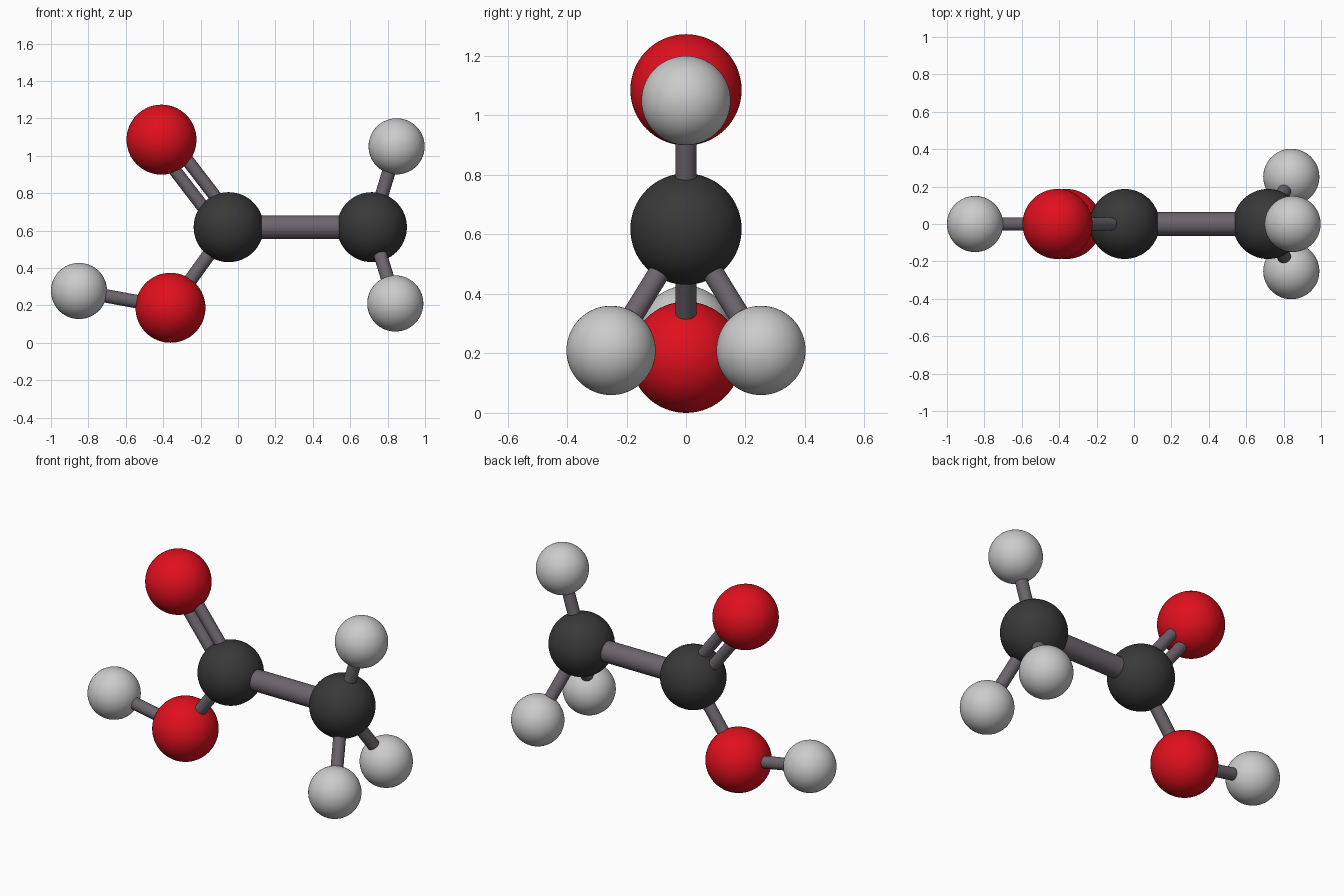
import bpy
from mathutils import Vector

if "Cube" in bpy.data.objects:
    bpy.data.objects.remove(bpy.data.objects["Cube"])


def material(name, rgb):
    m = bpy.data.materials.new(name)
    m.diffuse_color = (*rgb, 1)
    m.use_nodes = True
    m.node_tree.nodes["Principled BSDF"].inputs["Base Color"].default_value = m.diffuse_color
    return m


CARBON = material("carbon_black", (0.04, 0.04, 0.04))
OXYGEN = material("oxygen_red", (0.75, 0.005, 0.013))
HYDROGEN = material("hydrogen_grey", (0.56, 0.56, 0.56))
BOND = material("bond_grey", (0.15, 0.13, 0.15))


def finish(name, mat):
    ob = bpy.context.object
    ob.name = name
    ob.data.materials.append(mat)
    bpy.ops.object.shade_smooth_by_angle()


def atom(name, pos, radius, mat):
    bpy.ops.mesh.primitive_uv_sphere_add(
        segments=64, ring_count=32, radius=radius, location=pos)
    finish(name, mat)


def bond(name, a, b, radius=0.036, offset=(0, 0, 0)):
    a, b = Vector(a), Vector(b)
    d = b - a
    bpy.ops.mesh.primitive_cylinder_add(
        vertices=32, radius=radius, depth=d.length,
        location=(a + b) / 2 + Vector(offset),
        rotation=d.to_track_quat('Z', 'Y').to_euler())
    finish(name, BOND)


# Atom centres
acid_c = (-0.05, 0, 0.618)
methyl_c = (0.716, 0, 0.618)
double_o = (-0.409, 0, 1.086)
single_o = (-0.361, 0, 0.187)
acid_h = (-0.85, 0, 0.277)
methyl_h = [(0.848, 0, 1.05), (0.841, -0.252, 0.21), (0.841, 0.252, 0.21)]

# Atoms
atom("acid_carbon", acid_c, 0.187, CARBON)
atom("methyl_carbon", methyl_c, 0.187, CARBON)
atom("double_oxygen", double_o, 0.187, OXYGEN)
atom("single_oxygen", single_o, 0.187, OXYGEN)
atom("acid_hydrogen", acid_h, 0.15, HYDROGEN)

# Methyl hydrogens with their bonds
for i, h in enumerate(methyl_h, 1):
    atom(f"methyl_hydrogen_{i}", h, 0.15, HYDROGEN)
    bond(f"methyl_bond_{i}", methyl_c, h)

# Single bonds
bond("carbon_bond", acid_c, methyl_c, 0.063)
bond("carbon_oxygen_bond", acid_c, single_o)
bond("oxygen_hydrogen_bond", single_o, acid_h)

# Double bond: two parallel rods in the molecule's plane
across = (Vector(double_o) - Vector(acid_c)).cross((0, 1, 0)).normalized()
for i, s in enumerate((-1, 1), 1):
    bond(f"double_bond_{i}", acid_c, double_o, 0.034, across * s * 0.043)
